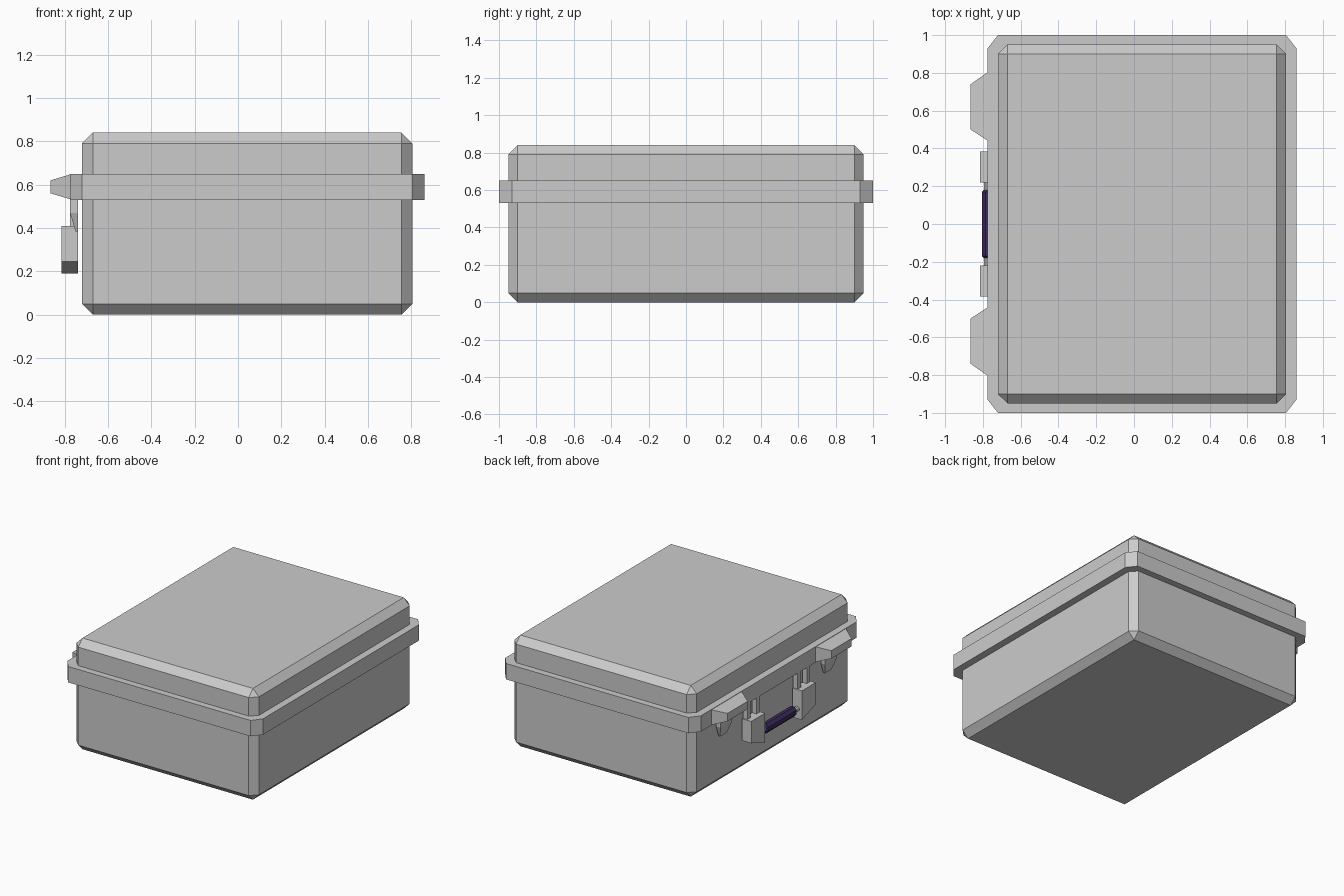
import bpy, bmesh
from mathutils import Vector

if "Cube" in bpy.data.objects:
    bpy.data.objects.remove(bpy.data.objects["Cube"])


def make_object(name, bm):
    bmesh.ops.recalc_face_normals(bm, faces=bm.faces[:])
    mesh = bpy.data.meshes.new(name)
    bm.to_mesh(mesh)
    bm.free()
    obj = bpy.data.objects.new(name, mesh)
    bpy.context.collection.objects.link(obj)
    return obj


def box(name, lo, hi, bevel=0.0):
    """Box between two corners, optionally with one-step chamfered edges."""
    bm = bmesh.new()
    bmesh.ops.create_cube(bm, size=1)
    lo, hi = Vector(lo), Vector(hi)
    for v in bm.verts:
        v.co = Vector((lo[i] + (v.co[i] + 0.5) * (hi[i] - lo[i]) for i in range(3)))
    if bevel:
        bmesh.ops.bevel(bm, geom=bm.edges[:], offset=bevel, segments=1, affect='EDGES')
    return make_object(name, bm)


def loft(name, rings):
    """Solid skinned through rings of points, capped at both ends."""
    bm = bmesh.new()
    loops = [[bm.verts.new(p) for p in ring] for ring in rings]
    n = len(loops[0])
    for a, b in zip(loops, loops[1:]):
        for i in range(n):
            j = (i + 1) % n
            bm.faces.new((a[i], a[j], b[j], b[i]))
    bm.faces.new(loops[0])
    bm.faces.new(loops[-1])
    return make_object(name, bm)


def rect_x(x, y0, y1, z0, z1):
    return [(x, y0, z0), (x, y1, z0), (x, y1, z1), (x, y0, z1)]


# Case shell
box("case_body", (-0.72, -0.95, 0), (0.805, 0.95, 0.84), 0.05)

# Rim around the lid seam, with clipped corners
outline = [(-0.72, -1), (0.805, -1), (0.86, -0.93), (0.86, 0.93),
           (0.805, 1), (-0.72, 1), (-0.775, 0.93), (-0.775, -0.93)]
loft("lid_rim", [[(x, y, z) for x, y in outline] for z in (0.53, 0.65)])

for side, s in (("left", 1), ("right", -1)):
    # Tapered latch on the rim
    loft(f"latch_{side}", [rect_x(-0.765, s * 0.435, s * 0.81, 0.53, 0.65),
                           rect_x(-0.865, s * 0.50, s * 0.74, 0.56, 0.62)])

    # Wedge-shaped tongue under the latch
    rings = []
    for z, x0, w in ((0.54, -0.775, 0.07), (0.47, -0.775, 0.07), (0.385, -0.75, 0.04)):
        y0, y1 = s * 0.625 - w, s * 0.625 + w
        rings.append([(x0, y0, z), (-0.738, y0, z), (-0.738, y1, z), (x0, y1, z)])
    loft(f"latch_tongue_{side}", rings)

    # Handle bracket with sloping underside
    profile = [(0.22, 0.41), (0.385, 0.41), (0.385, 0.245), (0.22, 0.19)]
    loft(f"handle_bracket_{side}",
         [[(x, s * y, z) for y, z in profile] for x in (-0.815, -0.738)])

    # Straps hanging the bracket from the rim
    for part, y in (("inner", 0.245), ("outer", 0.355)):
        box(f"bracket_strap_{part}_{side}", (-0.775, s * y - 0.02, 0.40),
            (-0.738, s * y + 0.02, 0.54))


def bar(name, sections, center_x, center_z, ratio):
    """Octagonal bar along y from (y, radius) sections."""
    k = 0.414
    octagon = [(1, k), (k, 1), (-k, 1), (-1, k), (-1, -k), (-k, -1), (k, -1), (1, -k)]
    return loft(name, [[(center_x + r * a, y, center_z + r * ratio * b)
                        for a, b in octagon] for y, r in sections])


# Handle pin and coloured grip
bar("handle_pin", [(-0.235, 0.018), (0.235, 0.018)], -0.775, 0.265, 1.0)
grip = bar("handle_grip", [(-0.18, 0.022), (-0.17, 0.032), (0.17, 0.032), (0.18, 0.022)],
           -0.773, 0.265, 1.15)
mat = bpy.data.materials.new("dark_purple_grip")
mat.diffuse_color = (0.045, 0.025, 0.11, 1)
mat.use_nodes = True
mat.node_tree.nodes["Principled BSDF"].inputs["Base Color"].default_value = mat.diffuse_color
grip.data.materials.append(mat)
